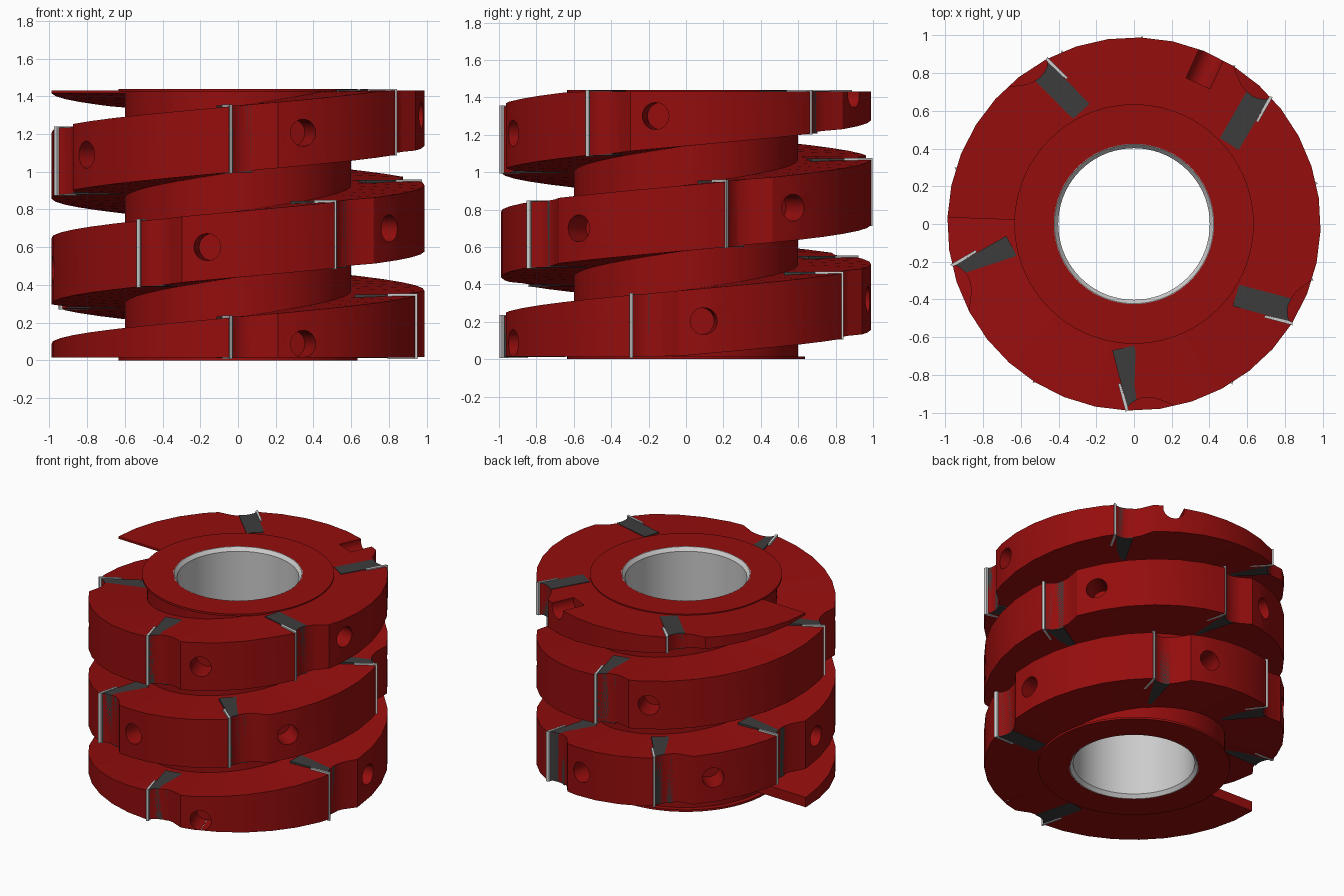
import bpy, bmesh, math
from mathutils import Matrix, Vector

if "Cube" in bpy.data.objects:
    bpy.data.objects.remove(bpy.data.objects["Cube"])

PITCH, R, Z0, Z1, TOP = 0.56, 0.99, 0.015, 1.432, 1.44
START, END, HALF = -182, 898, 0.175
# Cutter positions along the helix, in unwrapped degrees
ANGLES = [-92, -17, 58, 113, 163, 238, 302, 373, 448, 553, 628, 688, 763, 838]


def mid(deg):
    return 0.195 + PITCH * deg / 360


def material(name, col):
    m = bpy.data.materials.new(name)
    m.diffuse_color = (*col, 1)
    m.use_nodes = True
    m.node_tree.nodes["Principled BSDF"].inputs["Base Color"].default_value = m.diffuse_color
    return m


red = material("red_paint", (0.30, 0.004, 0.004))
dark = material("dark_steel", (0.045, 0.045, 0.045))


def finish(bm, name, mat=None, smooth=False):
    bmesh.ops.recalc_face_normals(bm, faces=bm.faces)
    me = bpy.data.meshes.new(name)
    bm.to_mesh(me)
    bm.free()
    ob = bpy.data.objects.new(name, me)
    bpy.context.collection.objects.link(ob)
    if mat:
        me.materials.append(mat)
    if smooth:
        shade(ob)
    return ob


def shade(ob):
    bpy.ops.object.select_all(action='DESELECT')
    ob.select_set(True)
    bpy.context.view_layer.objects.active = ob
    bpy.ops.object.shade_smooth_by_angle(angle=math.radians(25))


def rings_to_mesh(bm, rings, closed):
    n, k = len(rings), len(rings[0])
    for i in range(n if closed else n - 1):
        a, b = rings[i], rings[(i + 1) % n]
        for j in range(k):
            bm.faces.new((a[j], a[(j + 1) % k], b[(j + 1) % k], b[j]))
    if not closed:
        bm.faces.new(rings[0])
        bm.faces.new(rings[-1][::-1])


def lathe(name, profile, mat=None, seg=72):
    bm = bmesh.new()
    rings = []
    for i in range(seg):
        a = 2 * math.pi * i / seg
        rings.append([bm.verts.new((r * math.cos(a), r * math.sin(a), z)) for r, z in profile])
    rings_to_mesh(bm, rings, True)
    return finish(bm, name, mat, True)


def prism(bm, poly, z0, z1, turn):
    rot = Matrix.Rotation(math.radians(turn), 3, 'Z')
    rings = [[bm.verts.new(rot @ Vector((x, y, z))) for x, y in poly] for z in (z0, z1)]
    rings_to_mesh(bm, rings, False)


# Hub with thin end collars, and the grey chamfered bore
lathe("hub", [(0.425, 0), (0.635, 0), (0.635, Z0), (0.6, Z0), (0.6, TOP - Z0),
              (0.635, TOP - Z0), (0.635, TOP), (0.425, TOP)], red)
lathe("bore_sleeve", [(0.428, 0), (0.428, TOP), (0.422, TOP), (0.402, 1.415),
                      (0.402, 0.025), (0.422, 0)])

# Helical flight: three turns, trimmed flat at both ends
bm = bmesh.new()
rings = []
for i in range((END - START) // 10 + 1):
    d = START + 10 * i
    a = math.radians(d)
    zb, zt = max(mid(d) - HALF, Z0), min(mid(d) + HALF, Z1)
    rings.append([bm.verts.new((r * math.cos(a), r * math.sin(a), z))
                  for r, z in ((0.58, zb), (R, zb), (R, zt), (0.58, zt))])
rings_to_mesh(bm, rings, False)
flight = finish(bm, "helical_flight", red)

# Footprints drawn at the front position, then rotated into place
SCOOP = [(-0.035, -0.975), (-0.02, -0.955), (0.005, -0.937), (0.035, -0.924), (0.075, -0.92)]
BLOCK = [(-0.115, -0.67), (0.0, -0.645)] + SCOOP[::-1]
PLATE = [(-0.085, -0.845), (-0.071, -0.845), (-0.03, -0.985), (-0.044, -0.998)]
GULLET = [(-0.036, -1.1)] + SCOOP + [(0.12, -0.925), (0.22, -0.966), (0.24, -1.1)]

gullets, holes = bmesh.new(), bmesh.new()
for n, d in enumerate(ANGLES):
    m, turn = mid(d), d + 92
    lo, hi = max(m - HALF, Z0 - 0.004), min(m + HALF + 0.005, Z1 + 0.004)
    # Clamping block and cutting plate
    bm = bmesh.new()
    prism(bm, BLOCK, lo, hi, turn)
    finish(bm, f"clamp_block_{n + 1}", dark, True)
    bm = bmesh.new()
    prism(bm, PLATE, max(lo - 0.005, 0.005), min(hi + 0.005, TOP), turn)
    finish(bm, f"cutting_plate_{n + 1}")
    # Relief gullet and screw hole cutters
    prism(gullets, GULLET, m - 0.22, m + 0.22, turn)
    h = d + 22.5
    mat = (Matrix.Rotation(math.radians(h), 4, 'Z') @ Matrix.Translation((0.97, 0, mid(h)))
           @ Matrix.Rotation(math.pi / 2, 4, 'Y'))
    bmesh.ops.create_cone(holes, cap_ends=True, segments=24, radius1=0.072, radius2=0.072,
                          depth=0.3, matrix=mat)

for cutter in (finish(gullets, "gullet_cutter"), finish(holes, "hole_cutter")):
    cutter.hide_render = True
    mod = flight.modifiers.new(cutter.name, 'BOOLEAN')
    mod.operation, mod.solver, mod.object = 'DIFFERENCE', 'EXACT', cutter
    bpy.context.view_layer.objects.active = flight
    bpy.ops.object.modifier_apply(modifier=mod.name)
    bpy.data.objects.remove(cutter)
shade(flight)
